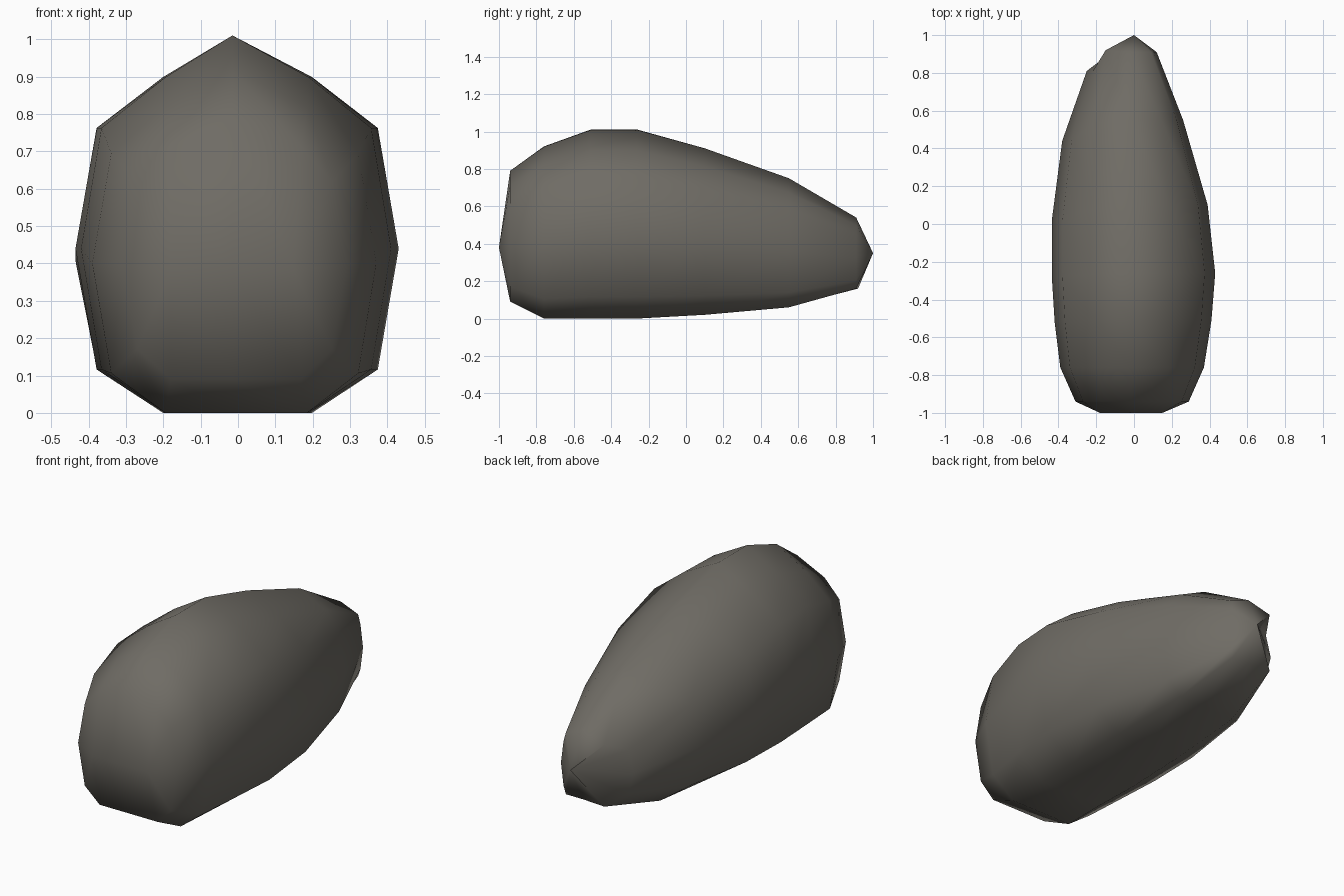
import bpy, bmesh, math

if "Cube" in bpy.data.objects:
    bpy.data.objects.remove(bpy.data.objects["Cube"])

# Stations along y: y of right side, y of left mid-side, bottom z, top z, left x, right x, inner ratio
STATIONS = [
    (-1.00, -1.00, 0.38, 0.38, -0.18, 0.15, 1.00),
    (-0.94, -0.94, 0.09, 0.79, -0.31, 0.29, 0.58),
    (-0.76, -0.76, 0.00, 0.92, -0.39, 0.37, 0.50),
    (-0.51, -0.52, 0.00, 1.01, -0.42, 0.41, 0.46),
    (-0.26, -0.28, 0.00, 1.01, -0.435, 0.43, 0.46),
    (0.10, 0.02, 0.02, 0.91, -0.435, 0.39, 0.48),
    (0.55, 0.44, 0.06, 0.75, -0.38, 0.26, 0.56),
    (0.91, 0.81, 0.16, 0.54, -0.25, 0.12, 0.75),
    (1.00, 1.00, 0.35, 0.35, 0.0, 0.0, 1.00),
]


# Twelve-sided cross-section of the stone
def ring(yr, yl, zb, zt, xl, xr, inner):
    outer = max(0.87, inner)
    half = [(inner, 0.0), (outer, 0.115), (1.0, 0.435), (outer, 0.755), (inner, 0.89)]
    z = lambda f: zb + (zt - zb) * f
    yi = 0.2 * yl + 0.8 * yr
    if yr == 0.91:
        yi = 0.92
    right = [(xr * fx, yr, z(fz)) for fx, fz in half]
    left = []
    for fx, fz in half:
        if yr == 0.91 and fx == inner:
            left.append((-0.15, yi, z(fz)))
        else:
            left.append((xl * fx, yl if fx > inner else yi, z(fz)))
    top_x = -0.015 if zt > zb else (xl + xr) / 2
    return [(top_x, yr, zb)] + right + [(top_x, yr, zt)] + left[::-1]


# Loft the stations into a closed stone
bm = bmesh.new()
rings = [[bm.verts.new(p) for p in ring(*s)] for s in STATIONS]
for a, b in zip(rings, rings[1:]):
    for i in range(12):
        j = (i + 1) % 12
        bm.faces.new((a[i], a[j], b[j], b[i]))
bmesh.ops.remove_doubles(bm, verts=bm.verts, dist=0.001)
bmesh.ops.recalc_face_normals(bm, faces=bm.faces)
mesh = bpy.data.meshes.new("stone")
bm.to_mesh(mesh)
bm.free()
stone = bpy.data.objects.new("stone", mesh)
bpy.context.collection.objects.link(stone)

# Dark warm grey
mat = bpy.data.materials.new("dark_stone")
mat.diffuse_color = (0.16, 0.15, 0.13, 1)
mat.use_nodes = True
mat.node_tree.nodes["Principled BSDF"].inputs["Base Color"].default_value = mat.diffuse_color
mesh.materials.append(mat)

bpy.context.view_layer.objects.active = stone
stone.select_set(True)
bpy.ops.object.shade_smooth_by_angle(angle=math.radians(60))
